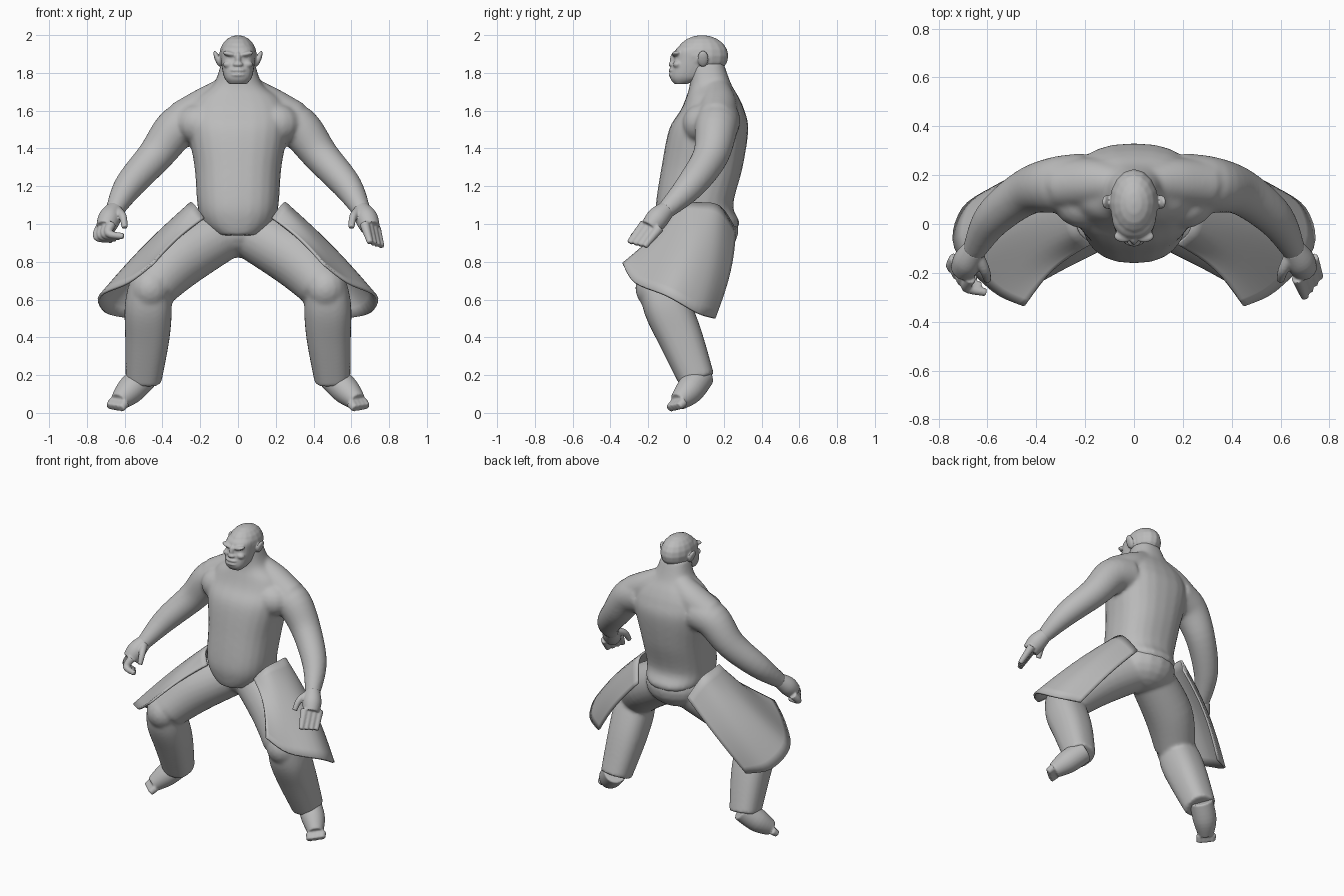
import bpy, bmesh, math
from mathutils import Vector, Matrix

old = bpy.data.objects.get("Cube")
if old:
    bpy.data.objects.remove(old, do_unlink=True)

clay = bpy.data.materials.new("clay_grey")
clay.use_nodes = True
clay.diffuse_color = (.5, .5, .5, 1)
clay.node_tree.nodes["Principled BSDF"].inputs["Base Color"].default_value = clay.diffuse_color


def smooth_path(points, steps=5):
    """Catmull-Rom interpolation of equal-length tuples."""
    points = [Vector(p) for p in points]
    result = []
    for i in range(len(points) - 1):
        start, end = points[i], points[i + 1]
        before = points[max(i - 1, 0)]
        after = points[min(i + 2, len(points) - 1)]
        for k in range(steps):
            t = k / steps
            leave, arrive = (end - before) / 2, (after - start) / 2
            curve = (start - end) * 2 + leave + arrive
            bend = end - start - leave - curve
            result.append(start + leave * t + bend * t * t + curve * t ** 3)
    return result + [points[-1]]


def skin_rings(bm, rings):
    """Join equal rings of points into a closed tube."""
    rings = [[bm.verts.new(point) for point in ring] for ring in rings]
    for low, high in zip(rings, rings[1:]):
        for k in range(len(low)):
            n = (k + 1) % len(low)
            bm.faces.new((low[k], low[n], high[n], high[k]))
    bm.faces.new(rings[0][::-1])
    bm.faces.new(rings[-1])


def ellipse(centre, across, depth, power, sides=24):
    """Ring of points, squarer than an ellipse when power is above two."""
    ring = []
    for k in range(sides):
        angle = math.tau * k / sides
        c, s = math.cos(angle), math.sin(angle)
        u = math.copysign(abs(c) ** (2 / power), c)
        v = math.copysign(abs(s) ** (2 / power), s)
        ring.append(centre + across * u + depth * v)
    return ring


def limb(bm, side, path, power=2):
    """Round tube through (x, y, z, radius) stations."""
    stations = smooth_path(path)
    centres = [Vector((s.x * side, s.y, s.z)) for s in stations]
    rings = []
    for i, station in enumerate(stations):
        ahead = centres[min(i + 1, len(centres) - 1)]
        tangent = (ahead - centres[max(i - 1, 0)]).normalized()
        depth = Vector((0, 1, 0))
        depth = (depth - tangent * depth.dot(tangent)).normalized()
        across = tangent.cross(depth)
        rings.append(ellipse(centres[i], across * station.w, depth * station.w, power))
    skin_rings(bm, rings)


def column(bm, levels):
    """Upright loft through (z, front y, back y, half width) levels."""
    rings = []
    for z, front, back, width in smooth_path(levels):
        centre = Vector((0, (front + back) / 2, z))
        depth = Vector((0, (back - front) / 2, 0))
        rings.append(ellipse(centre, Vector((width, 0, 0)), depth, 2.4))
    skin_rings(bm, rings)


def blob(bm, centre, size, tilt=0):
    place = Matrix.LocRotScale(Vector(centre), Matrix.Rotation(tilt, 3, 'Y'), Vector(size))
    bmesh.ops.create_uvsphere(bm, u_segments=16, v_segments=10, radius=1, matrix=place)


def tapered(bm, side, joints):
    """Finger or toe, thinner toward its tip."""
    limb(bm, side, [(*joint, .026 - .005 * k) for k, joint in enumerate(joints)])


def finish(name, bm, voxel=0, relax=0):
    bmesh.ops.recalc_face_normals(bm, faces=bm.faces)
    mesh = bpy.data.meshes.new(name)
    bm.to_mesh(mesh)
    bm.free()
    mesh.materials.append(clay)
    mesh.shade_smooth()
    mesh.set_sharp_from_angle(angle=math.radians(50))
    part = bpy.data.objects.new(name, mesh)
    bpy.context.collection.objects.link(part)
    if voxel:
        fuse = part.modifiers.new("fuse", 'REMESH')
        fuse.mode = 'VOXEL'
        fuse.voxel_size = voxel
        fuse.use_smooth_shade = True
        soften = part.modifiers.new("soften", 'SMOOTH')
        soften.iterations = relax
    return part


SIDES = {"left": 1, "right": -1}

# Torso with neck, trapezius, chest and arms fused together
bm = bmesh.new()
column(bm, [(.94, -.13, .22, .12), (1, -.15, .285, .19), (1.1, -.16, .25, .215),
            (1.3, -.13, .3, .23), (1.5, -.09, .33, .265), (1.6, -.03, .31, .26),
            (1.67, 0, .28, .22), (1.74, .02, .24, .13), (1.85, .02, .2, .09)])
for side in SIDES.values():
    limb(bm, side, [(.05, .16, 1.72, .07), (.16, .17, 1.63, .1), (.3, .16, 1.55, .1)])
    blob(bm, (side * .2, .09, 1.53), (.13, .11, .11))
    limb(bm, side, [(.2, .17, 1.55, .12), (.32, .16, 1.51, .115), (.44, .13, 1.36, .095),
                    (.58, .02, 1.2, .078), (.66, -.12, 1.06, .046)])
finish("torso_and_arms", bm, .011, 10)

# Head: skull, face, nose, lips, brows, cheeks and ears
bm = bmesh.new()
blob(bm, (0, .085, 1.89), (.1, .14, .11))
column(bm, [(1.74, -.06, 0, .045), (1.78, -.085, .1, .075),
            (1.87, -.065, .15, .09), (1.93, -.05, .15, .085), (1.97, .02, .13, .04)])
blob(bm, (0, -.065, 1.87), (.016, .02, .04))
blob(bm, (0, -.075, 1.845), (.028, .018, .014))
for height in (1.79, 1.814):
    blob(bm, (0, -.075, height), (.04, .018, .01))
for side in SIDES.values():
    blob(bm, (side * .042, -.05, 1.9), (.042, .026, .014), side * -.2)
    blob(bm, (side * .05, -.045, 1.845), (.03, .025, .02))
    blob(bm, (side * .11, .09, 1.875), (.014, .03, .046), side * .35)
finish("head", bm, .006, 4)

# Hands: open on the left, curled on the right
for label, side in SIDES.items():
    bm = bmesh.new()
    limb(bm, side, [(.65, -.1, 1.08, .046), (.68, -.15, 1.03, .06), (.7, -.19, .98, .052)])
    droop = Vector((.015, -.04, -.05))
    curl = Vector((-.08, -.02, -.015)) if label == "right" else droop
    for i in range(4):
        knuckle = Vector((.67, -.22, 1)) + Vector((.06, .08, -.02)) * i / 3
        tapered(bm, side, [knuckle, knuckle + droop, knuckle + droop + curl])
    tapered(bm, side, [(.64, -.13, 1.07), (.61, -.19, 1.04), (.6, -.23, .98)])
    finish(label + "_hand", bm, .006, 2)

# Trousers: pelvis, bent thighs, knees and loose shins
bm = bmesh.new()
blob(bm, (0, .1, .97), (.21, .18, .15))
for side in SIDES.values():
    limb(bm, side, [(.06, .08, .96, .14), (.3, -.02, .82, .155), (.45, -.13, .67, .13)])
    blob(bm, (side * .465, -.145, .66), (.115, .125, .12))
    limb(bm, side, [(.47, -.14, .67, .11), (.475, -.1, .56, .125),
                    (.48, -.03, .4, .118), (.5, .06, .17, .095)], 2.5)
finish("trousers", bm, .011, 10)

# Bare feet with raised heels and short toes
for label, side in SIDES.items():
    bm = bmesh.new()
    limb(bm, side, [(.49, .08, .2, .075), (.57, .02, .12, .075), (.63, -.04, .06, .05)])
    for i in range(4):
        root = Vector((.6, -.06, .05)) + Vector((.06, .05, .01)) * i / 3
        tapered(bm, side, [root, root + Vector((.02, -.03, -.028))])
    finish(label + "_foot", bm, .007, 4)

# Flared hip flaps: sheets from the hip line down to a rounded hem
HIP = smooth_path([(.18, -.08, 1.03), (.23, -.03, 1.1), (.25, .08, 1.11),
                   (.24, .18, 1.09), (.19, .26, .97)])
HEM = smooth_path([(.45, -.335, .79), (.58, -.27, .69), (.73, -.1, .62),
                   (.7, .06, .53), (.57, .15, .5)])
BULGE = Vector((.01, .025, .01))
ROWS = 12
for label, side in SIDES.items():
    bm = bmesh.new()
    grid = []
    for row in range(ROWS + 1):
        t = row / ROWS
        points = [a.lerp(b, t) + BULGE * math.sin(math.pi * t) for a, b in zip(HIP, HEM)]
        grid.append([bm.verts.new((p.x * side, p.y, p.z)) for p in points])
    for upper, lower in zip(grid, grid[1:]):
        for k in range(len(upper) - 1):
            bm.faces.new((upper[k], upper[k + 1], lower[k + 1], lower[k]))
    cloth = finish(label + "_hip_flap", bm).modifiers.new("cloth", 'SOLIDIFY')
    cloth.thickness = .014
    cloth.offset = 0
